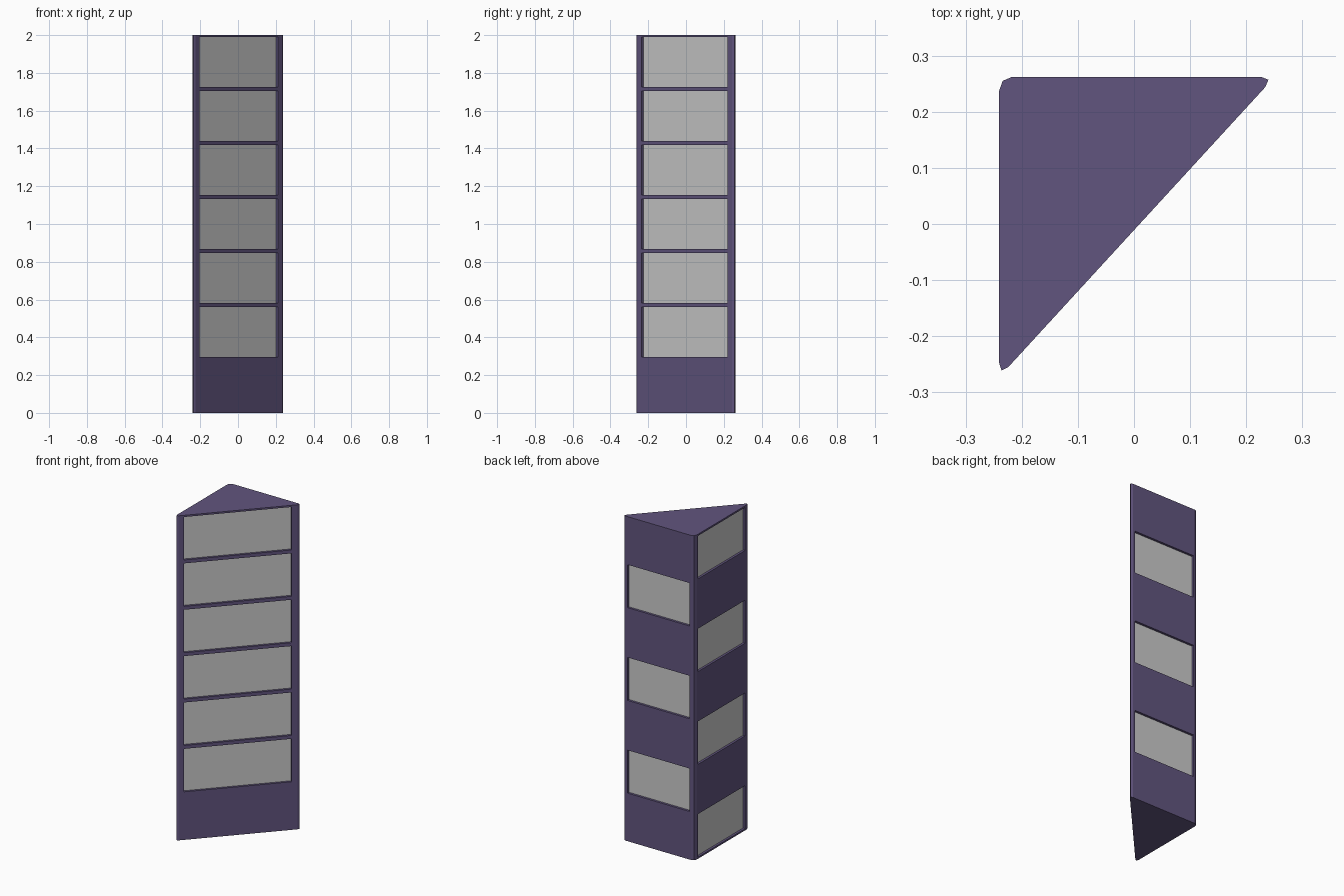
import bpy, bmesh
from mathutils import Vector

if "Cube" in bpy.data.objects:
    bpy.data.objects.remove(bpy.data.objects["Cube"])

HEIGHT, ROWS = 2.0, 7
STEP = HEIGHT / ROWS
GAP = 0.0105      # margin above and below each window
DEPTH = 0.016     # window recess

purple = bpy.data.materials.new("purple_wall")
purple.diffuse_color = (0.12, 0.09, 0.21, 1)
purple.use_nodes = True
purple.node_tree.nodes["Principled BSDF"].inputs["Base Color"].default_value = purple.diffuse_color


def make_object(name, bm):
    bmesh.ops.recalc_face_normals(bm, faces=bm.faces)
    mesh = bpy.data.meshes.new(name)
    bm.to_mesh(mesh)
    bm.free()
    ob = bpy.data.objects.new(name, mesh)
    bpy.context.collection.objects.link(ob)
    return ob


def add_prism(bm, outline, z0, z1):
    face = bm.faces.new([bm.verts.new((x, y, z0)) for x, y in outline])
    top = bmesh.ops.extrude_face_region(bm, geom=[face], use_keep_orig=True)
    verts = [v for v in top["geom"] if isinstance(v, bmesh.types.BMVert)]
    bmesh.ops.translate(bm, vec=(0, 0, z1 - z0), verts=verts)


def add_windows(bm, wall, d0, d1):
    """Boxes between depths d0 and d1 below a wall, one per listed row."""
    a, b, rows = Vector(wall[0]), Vector(wall[1]), wall[2]
    t = (b - a).normalized()
    n = Vector((-t.y, t.x))              # inward, walls run anticlockwise
    outline = [a + n * d0, b + n * d0, b + n * d1, a + n * d1]
    for k in rows:
        add_prism(bm, outline, k * STEP + GAP, (k + 1) * STEP - GAP)


# window opening ends and occupied rows on each wall
walls = {
    "diagonal": ((-0.205, -0.2343), (0.212, 0.220), range(1, 7)),
    "back": ((0.214, 0.262), (-0.209, 0.262), (1, 3, 5)),
    "left": ((-0.2405, 0.228), (-0.2405, -0.232), (0, 2, 4, 6)),
}

# triangular tower with softened corners
profile = [(-0.2405, 0.237), (-0.234, 0.255), (-0.218, 0.262),
           (0.227, 0.262), (0.2395, 0.257), (0.234, 0.244),
           (-0.224, -0.255), (-0.236, -0.261), (-0.2405, -0.247)]
bm = bmesh.new()
add_prism(bm, profile, 0, HEIGHT)
tower = make_object("tower", bm)
tower.data.materials.append(purple)

# cut the window recesses
bm = bmesh.new()
for wall in walls.values():
    add_windows(bm, wall, -0.02, DEPTH)
cutter = make_object("recess_cutter", bm)
cutter.data.materials.append(purple)
cutter.hide_render = True
mod = tower.modifiers.new("recesses", 'BOOLEAN')
mod.operation, mod.solver, mod.object = 'DIFFERENCE', 'EXACT', cutter
bpy.context.view_layer.objects.active = tower
bpy.ops.object.modifier_apply(modifier=mod.name)
bpy.data.objects.remove(cutter)

# grey panes at the bottom of the recesses
for name, wall in walls.items():
    bm = bmesh.new()
    add_windows(bm, wall, DEPTH - 0.002, DEPTH + 0.003)
    make_object(name + "_windows", bm)
